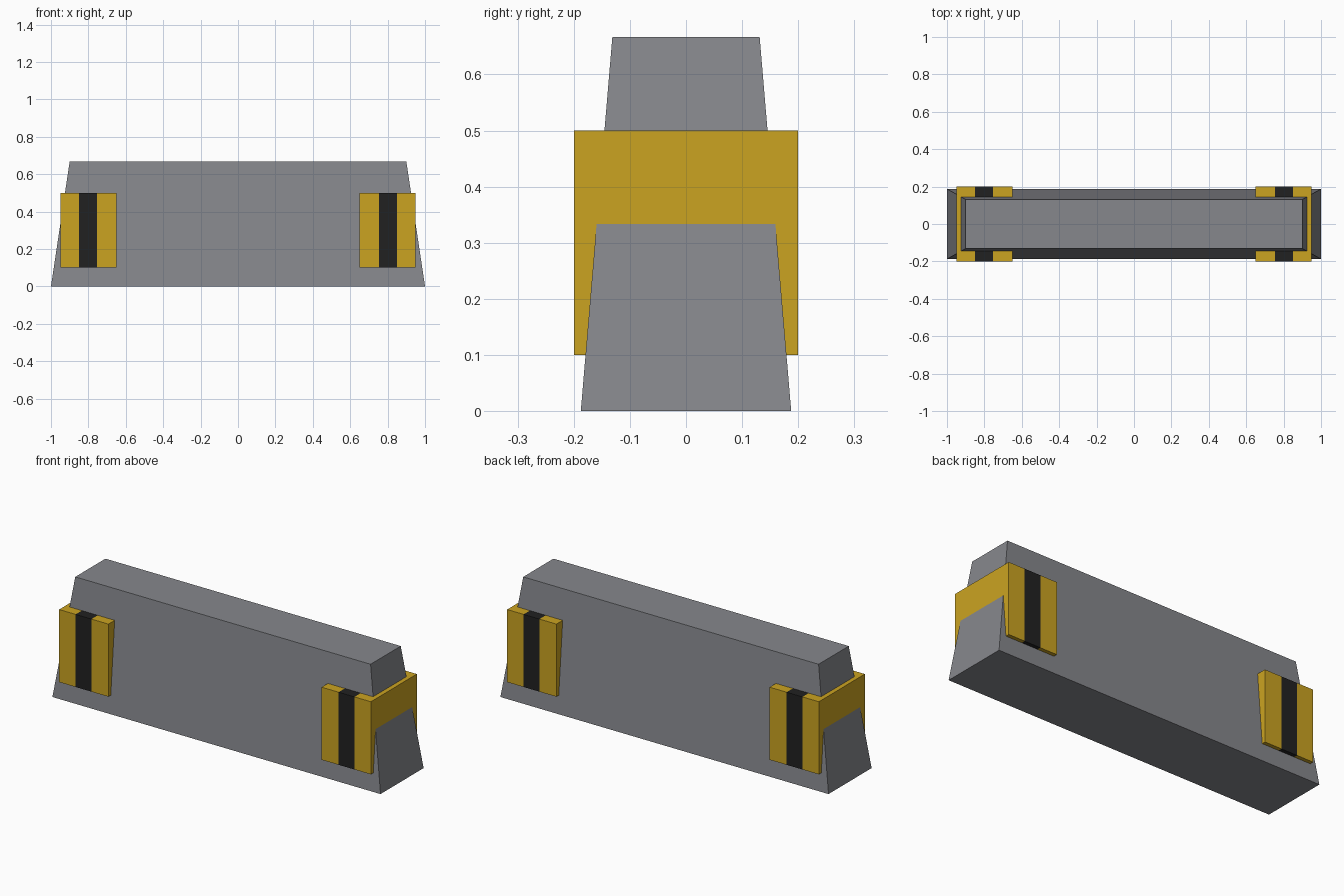
import bpy
import bmesh
from mathutils import Vector

cube = bpy.data.objects.get("Cube")
if cube:
    bpy.data.objects.remove(cube, do_unlink=True)


def make_material(name, rgb):
    mat = bpy.data.materials.new(name)
    mat.use_nodes = True
    color = (*rgb, 1.0)
    mat.diffuse_color = color
    bsdf = next(n for n in mat.node_tree.nodes if n.type == "BSDF_PRINCIPLED")
    bsdf.inputs["Base Color"].default_value = color
    bsdf.inputs["Roughness"].default_value = 0.9
    return mat


def box_mesh(low, high):
    """Axis-aligned box between two corners."""
    low, high = Vector(low), Vector(high)
    bm = bmesh.new()
    bmesh.ops.create_cube(bm, size=1)
    for v in bm.verts:
        for i in range(3):
            v.co[i] = high[i] if v.co[i] > 0 else low[i]
    return bm


def finish(bm, name, materials):
    bmesh.ops.recalc_face_normals(bm, faces=bm.faces)
    mesh = bpy.data.meshes.new(name)
    bm.to_mesh(mesh)
    bm.free()
    for mat in materials:
        mesh.materials.append(mat)
    obj = bpy.data.objects.new(name, mesh)
    bpy.context.collection.objects.link(obj)
    return obj


concrete = make_material("concrete grey", (0.24, 0.245, 0.265))
yellow = make_material("warning yellow", (0.60, 0.37, 0.0155))
black = make_material("stripe black", (0.0155, 0.0155, 0.0155))

# Tapered barrier block
HEIGHT = 0.667
body = box_mesh((-1, -0.1875, 0), (1, 0.1875, HEIGHT))
for v in body.verts:
    if v.co.z > HEIGHT / 2:
        v.co.x *= 0.9
        v.co.y *= 0.7
finish(body, "barrier_block", [concrete])

# Yellow end bands, each with a black stripe wrapped around its middle
STRIPE = (0.753, 0.85)
for side, label in ((-1, "right"), (1, "left")):
    inner, outer = sorted((side * 0.65, side * 0.95))
    band = box_mesh((inner, -0.2, 0.1), (outer, 0.2, 0.5))
    for x in STRIPE:
        bmesh.ops.bisect_plane(
            band, geom=band.verts[:] + band.edges[:] + band.faces[:],
            plane_co=(side * x, 0, 0), plane_no=(1, 0, 0))
    for face in band.faces:
        x = abs(face.calc_center_median().x)
        face.material_index = int(STRIPE[0] < x < STRIPE[1])
    finish(band, label + "_warning_band", [yellow, black])
